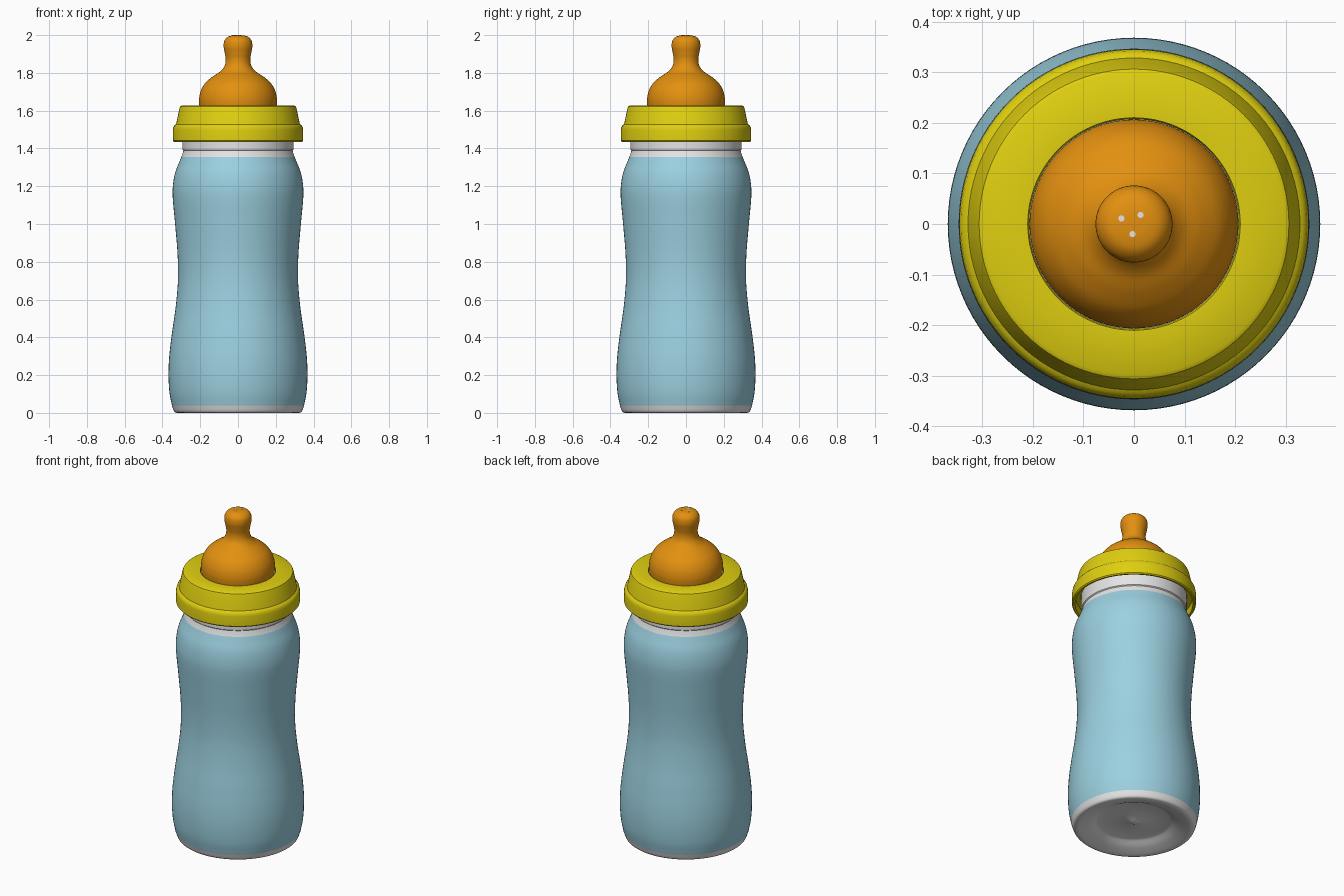
import bpy, bmesh, math
from mathutils import Vector

if "Cube" in bpy.data.objects:
    bpy.data.objects.remove(bpy.data.objects["Cube"])

SIDES = 96


def material(name, color):
    m = bpy.data.materials.new(name)
    m.diffuse_color = (*color, 1)
    m.use_nodes = True
    m.node_tree.nodes["Principled BSDF"].inputs["Base Color"].default_value = m.diffuse_color
    return m


blue = material("pale_blue", (0.33, 0.63, 0.74))
white = material("white", (0.78, 0.78, 0.78))
yellow = material("yellow", (0.74, 0.62, 0.005))
orange = material("orange", (0.77, 0.28, 0.005))


def smooth(points, steps=6):
    """Catmull-Rom curve through the profile points."""
    p = [Vector(q) for q in points]
    p = [2 * p[0] - p[1]] + p + [2 * p[-1] - p[-2]]
    out = []
    for a, b, c, d in zip(p, p[1:], p[2:], p[3:]):
        for i in range(steps):
            t = i / steps
            out.append(0.5 * (2 * b + (c - a) * t + (2 * a - 5 * b + 4 * c - d) * t * t
                              + (3 * b - a - 3 * c + d) * t ** 3))
    return out + [p[-2]]


def lathe(name, profile, mat):
    """Spin (radius, height) points about z."""
    bm = bmesh.new()
    rings = []
    for r, z in profile:
        if r < 1e-5:
            rings.append([bm.verts.new((0, 0, z))] * SIDES)
        else:
            rings.append([bm.verts.new((r * math.cos(i * math.tau / SIDES),
                                        r * math.sin(i * math.tau / SIDES), z))
                          for i in range(SIDES)])
    for lo, hi in zip(rings, rings[1:]):
        for i in range(SIDES):
            j = (i + 1) % SIDES
            bm.faces.new(list(dict.fromkeys((lo[i], lo[j], hi[j], hi[i]))))
    bmesh.ops.recalc_face_normals(bm, faces=bm.faces)
    me = bpy.data.meshes.new(name)
    bm.to_mesh(me)
    bm.free()
    me.materials.append(mat)
    ob = bpy.data.objects.new(name, me)
    bpy.context.collection.objects.link(ob)
    bpy.ops.object.select_all(action='DESELECT')
    ob.select_set(True)
    bpy.context.view_layer.objects.active = ob
    bpy.ops.object.shade_smooth_by_angle(angle=math.radians(35))
    return ob


# Bottle: recessed base, waisted wall, neck running up inside the cap
base = [(0, 0.03), (0.02, 0.032), (0.04, 0.042), (0.2, 0.042), (0.21, 0.038)]
foot = smooth([(0.21, 0.038), (0.25, 0.018), (0.3, 0.002), (0.322, 0.0), (0.338, 0.008), (0.35, 0.04)])
wall = smooth([(0.35, 0.04), (0.363, 0.11), (0.368, 0.2), (0.364, 0.3), (0.35, 0.42), (0.33, 0.56),
               (0.318, 0.7), (0.32, 0.84), (0.333, 1.0), (0.345, 1.13), (0.345, 1.2),
               (0.333, 1.27), (0.31, 1.33), (0.298, 1.36)])
neck = [(0.292, 1.378), (0.289, 1.388), (0.294, 1.393), (0.294, 1.6), (0, 1.6)]
bottle = lathe("bottle", base + foot[1:] + wall[1:] + neck, blue)

# White band at the foot and on the neck
bottle.data.materials.append(white)
for f in bottle.data.polygons:
    f.material_index = int(f.center.z < 0.04 or f.center.z > 1.36 or
                           math.hypot(f.center.x, f.center.y) < 0.3)

# Screw cap: thick lower collar, tapered upper wall, flat top
lathe("screw_cap", [(0.295, 1.48), (0.325, 1.48), (0.328, 1.437), (0.34, 1.435), (0.345, 1.441),
                    (0.345, 1.5), (0.342, 1.515), (0.335, 1.524), (0.328, 1.528), (0.326, 1.536),
                    (0.31, 1.612), (0.306, 1.622), (0.298, 1.627), (0.21, 1.627), (0.207, 1.615)], yellow)

# Teat: domed skirt, narrow throat, rounded tip
dome = smooth([(0.203, 1.612), (0.206, 1.64), (0.205, 1.672), (0.195, 1.71), (0.172, 1.748),
               (0.135, 1.78), (0.096, 1.806), (0.072, 1.835), (0.065, 1.87), (0.07, 1.905),
               (0.076, 1.94), (0.072, 1.97), (0.055, 1.99), (0.03, 1.998), (0, 2.0)])
lathe("teat", dome, orange)

# Feeding holes: small pale discs on the tip
for n, (x, y) in enumerate([(-0.025, 0.011), (0.013, 0.018), (-0.003, -0.02)]):
    hole = lathe(f"teat_hole_{n + 1}", [(0, -0.004), (0.006, -0.004), (0.006, 0.001), (0, 0.001)], white)
    hole.location = (x, y, 1.999)
